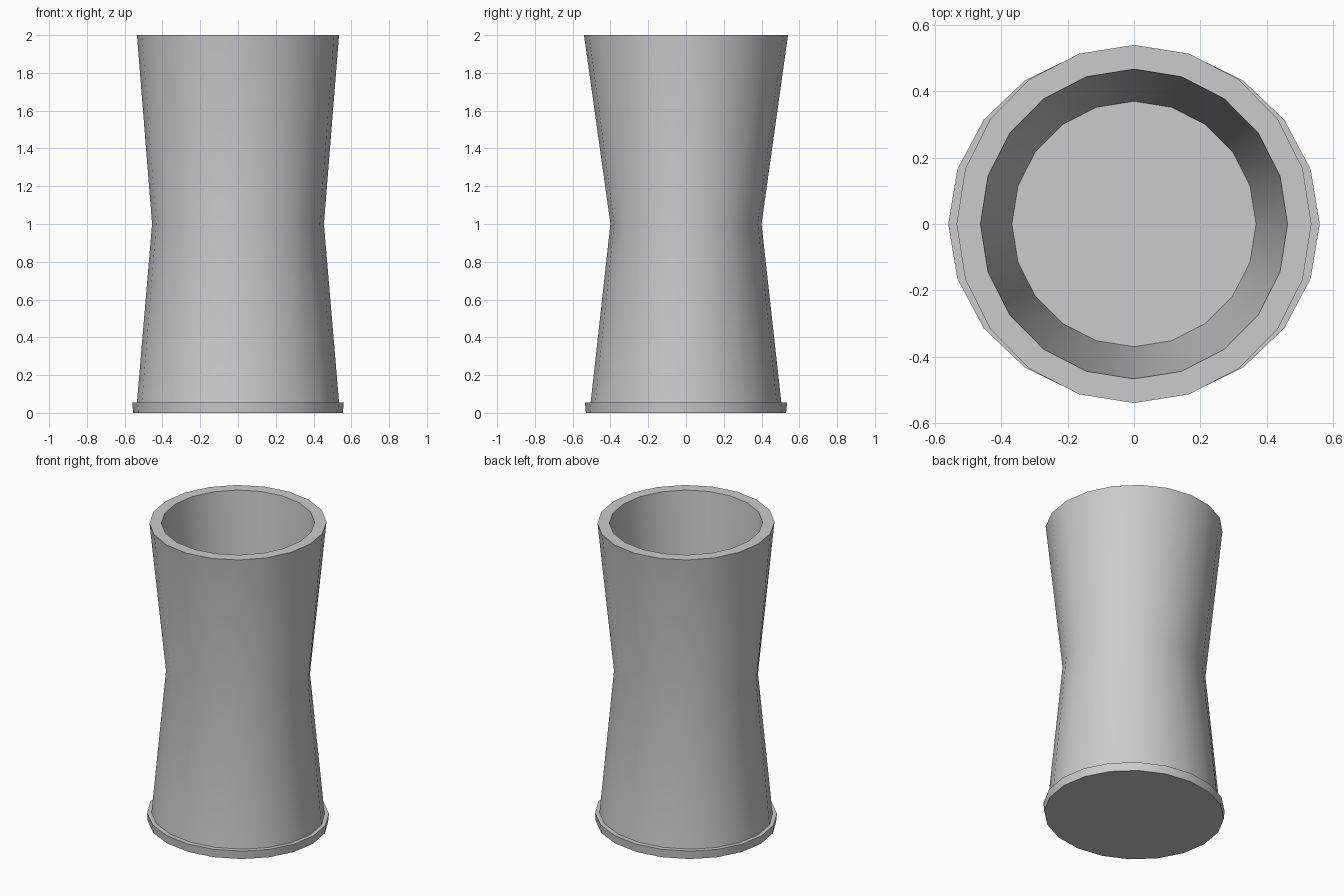
import bpy, bmesh
from math import cos, sin, pi, radians

if "Cube" in bpy.data.objects:
    bpy.data.objects.remove(bpy.data.objects["Cube"])

SIDES = 20

# Cup profile from underside to inner floor: (radius x, radius y, height)
PROFILE = [
    (0.555, 0.53, 0.0),    # underside
    (0.56, 0.535, 0.055),  # foot lip
    (0.535, 0.505, 0.055), # body base
    (0.455, 0.40, 1.0),    # waist
    (0.535, 0.54, 2.0),    # outer rim
    (0.463, 0.467, 2.0),   # inner rim
    (0.368, 0.37, 0.9),    # inner floor
]


def ring(bm, rx, ry, z):
    return [bm.verts.new((rx * cos(2 * pi * i / SIDES), ry * sin(2 * pi * i / SIDES), z))
            for i in range(SIDES)]


bm = bmesh.new()
rings = [ring(bm, *p) for p in PROFILE]
for a, b in zip(rings, rings[1:]):
    for i in range(SIDES):
        j = (i + 1) % SIDES
        bm.faces.new((a[i], a[j], b[j], b[i]))
bm.faces.new(rings[0][::-1])  # underside cap
bm.faces.new(rings[-1])       # inner floor cap

mesh = bpy.data.meshes.new("waisted_cup")
bm.to_mesh(mesh)
bm.free()
cup = bpy.data.objects.new("waisted_cup", mesh)
bpy.context.collection.objects.link(cup)

# Smooth walls with crisp rim and foot
bpy.context.view_layer.objects.active = cup
cup.select_set(True)
bpy.ops.object.shade_smooth_by_angle(angle=radians(30))
